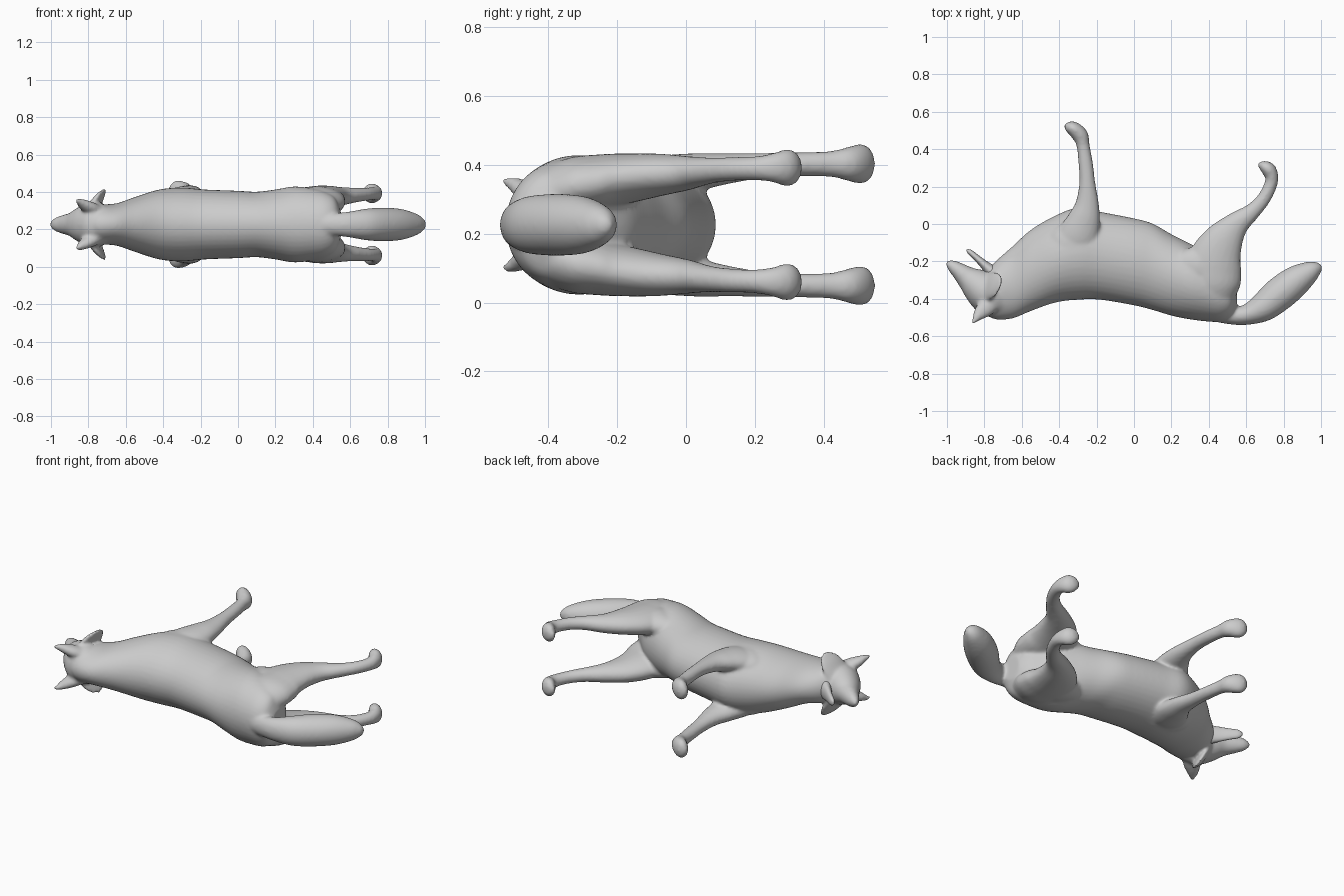
import bpy, bmesh, math
from mathutils import Vector

MID = 0.226  # height of the symmetry plane (animal lies on its side)
fur = bpy.data.materials.new("grey_fur")
fur.diffuse_color = (0.6, 0.6, 0.6, 1)


def spline(pts, steps=6):
    """Catmull-Rom interpolation of station tuples."""
    out = []
    for i in range(len(pts) - 1):
        a, b, c, d = (pts[max(i - 1, 0)], pts[i], pts[i + 1], pts[min(i + 2, len(pts) - 1)])
        for s in range(steps):
            t = s / steps
            out.append([0.5 * (2 * q + (r - p) * t + (2 * p - 5 * q + 4 * r - u) * t * t
                               + (3 * q - p - 3 * r + u) * t ** 3)
                        for p, q, r, u in zip(a, b, c, d)])
    return out + [list(pts[-1])]


def limb(bm, stations, axis=None, side=1, seg=24):
    """Closed tube; a station is x, y, z offset, in-plane radius, z radius."""
    st = spline(stations)
    rings = []
    for i, (x, y, z, rn, rz) in enumerate(st):
        p, q = st[max(i - 1, 0)], st[min(i + 1, len(st) - 1)]
        n = Vector(axis or (-(q[1] - p[1]), q[0] - p[0])).normalized()
        ring = []
        for k in range(seg):
            a = 2 * math.pi * k / seg
            c, s = math.cos(a) * max(rn, .004), math.sin(a) * max(rz, .004)
            ring.append(bm.verts.new((x + n.x * c, y + n.y * c, MID + side * (z + s))))
        rings.append(ring)
    for r0, r1 in zip(rings, rings[1:]):
        for k in range(seg):
            j = (k + 1) % seg
            bm.faces.new((r0[k], r0[j], r1[j], r1[k]))
    bm.faces.new(rings[0][::-1])
    bm.faces.new(rings[-1])


def finish(name, bm, voxel, smooth):
    bmesh.ops.recalc_face_normals(bm, faces=bm.faces[:])
    me = bpy.data.meshes.new(name)
    bm.to_mesh(me)
    bm.free()
    me.materials.append(fur)
    ob = bpy.data.objects.new(name, me)
    bpy.context.collection.objects.link(ob)
    m = ob.modifiers.new("merge", 'REMESH')
    m.mode, m.voxel_size, m.use_smooth_shade = 'VOXEL', voxel, True
    s = ob.modifiers.new("soften", 'SMOOTH')
    s.factor, s.iterations = 0.5, smooth
    return ob


# Torso and neck: back line, belly line and half width along x
body = bmesh.new()
profile = [(-.80, -.48, -.27, .08), (-.74, -.51, -.20, .105), (-.65, -.505, -.12, .113),
           (-.55, -.465, -.03, .147), (-.42, -.42, .045, .187), (-.30, -.405, .087, .197),
           (-.18, -.405, .065, .187), (0, -.435, .03, .18), (.10, -.46, .002, .175),
           (.20, -.49, -.055, .187), (.30, -.51, -.105, .203), (.40, -.522, -.16, .192),
           (.47, -.522, -.23, .172), (.52, -.50, -.28, .14), (.55, -.46, -.33, .07)]
limb(body, [(x, (lo + hi) / 2, 0, (hi - lo) / 2, w) for x, lo, hi, w in profile],
     axis=(0, 1), seg=40)

# Tail
limb(body, [(.42, -.46, 0, .06, .07), (.52, -.488, 0, .049, .062), (.60, -.485, 0, .055, .07),
            (.69, -.445, 0, .078, .085), (.78, -.372, 0, .09, .09), (.87, -.302, 0, .082, .083),
            (.95, -.25, 0, .054, .058), (.99, -.232, 0, .028, .032), (1.007, -.226, 0, .005, .005)])

# Skull and upper muzzle
limb(body, [(-.68, -.44, 0, .06, .08), (-.74, -.40, 0, .11, .115), (-.80, -.355, 0, .107, .113),
            (-.85, -.318, 0, .087, .09), (-.89, -.288, 0, .064, .064), (-.93, -.255, 0, .047, .052),
            (-.97, -.225, 0, .033, .038), (-.995, -.209, 0, .017, .020), (-1.005, -.203, 0, .004, .005)])

for side in (1, -1):
    # Front leg with paw
    limb(body, [(-.36, -.26, .08, .13, .06), (-.31, -.10, .125, .12, .07),
                (-.268, .02, .15, .09, .058), (-.25, .11, .162, .063, .046),
                (-.25, .22, .172, .043, .037), (-.258, .32, .176, .039, .035),
                (-.272, .42, .177, .035, .038), (-.287, .472, .177, .043, .05),
                (-.322, .508, .177, .039, .058), (-.352, .52, .177, .029, .046),
                (-.372, .525, .177, .008, .015)], side=side)
    # Shoulder blending the leg into the chest
    limb(body, [(-.42, -.20, .10, .08, .05), (-.36, -.14, .12, .13, .07),
                (-.28, -.10, .12, .13, .07), (-.20, -.10, .10, .08, .06)], side=side)
    # Hind leg with paw, thigh and buttock
    limb(body, [(.44, -.43, .09, .09, .07), (.43, -.34, .115, .14, .08),
                (.425, -.25, .125, .15, .08), (.44, -.17, .135, .138, .073),
                (.485, -.08, .145, .106, .062), (.55, .0, .15, .068, .05),
                (.63, .065, .157, .045, .039), (.69, .13, .162, .037, .035),
                (.727, .20, .164, .035, .035), (.737, .25, .166, .035, .042),
                (.72, .29, .166, .039, .054), (.69, .311, .166, .029, .046),
                (.663, .32, .166, .008, .015)], side=side)
    # Flank in front of the thigh
    limb(body, [(.20, -.22, .11, .05, .05), (.28, -.22, .125, .09, .062),
                (.36, -.23, .13, .12, .07), (.44, -.24, .13, .10, .06)], side=side)
    # Cheek ruff
    limb(body, [(-.80, -.34, .05, .08, .055), (-.765, -.335, .10, .08, .05),
                (-.735, -.33, .145, .068, .033), (-.718, -.325, .172, .045, .018),
                (-.708, -.32, .186, .012, .008)], axis=(.25, 1), side=side)
    # Ear
    limb(body, [(-.755, -.40, .065, .055, .04), (-.79, -.445, .085, .05, .037),
                (-.825, -.48, .104, .036, .03), (-.85, -.512, .12, .017, .018),
                (-.864, -.532, .126, .006, .009)], side=side)
finish("body", body, 0.009, 8)

# Lower jaw of the open mouth
jaw = bmesh.new()
limb(jaw, [(-.75, -.265, 0, .04, .06), (-.80, -.218, 0, .024, .046), (-.84, -.182, 0, .018, .035),
           (-.875, -.152, 0, .015, .027), (-.895, -.137, 0, .006, .012)])
finish("lower_jaw", jaw, 0.006, 3)
